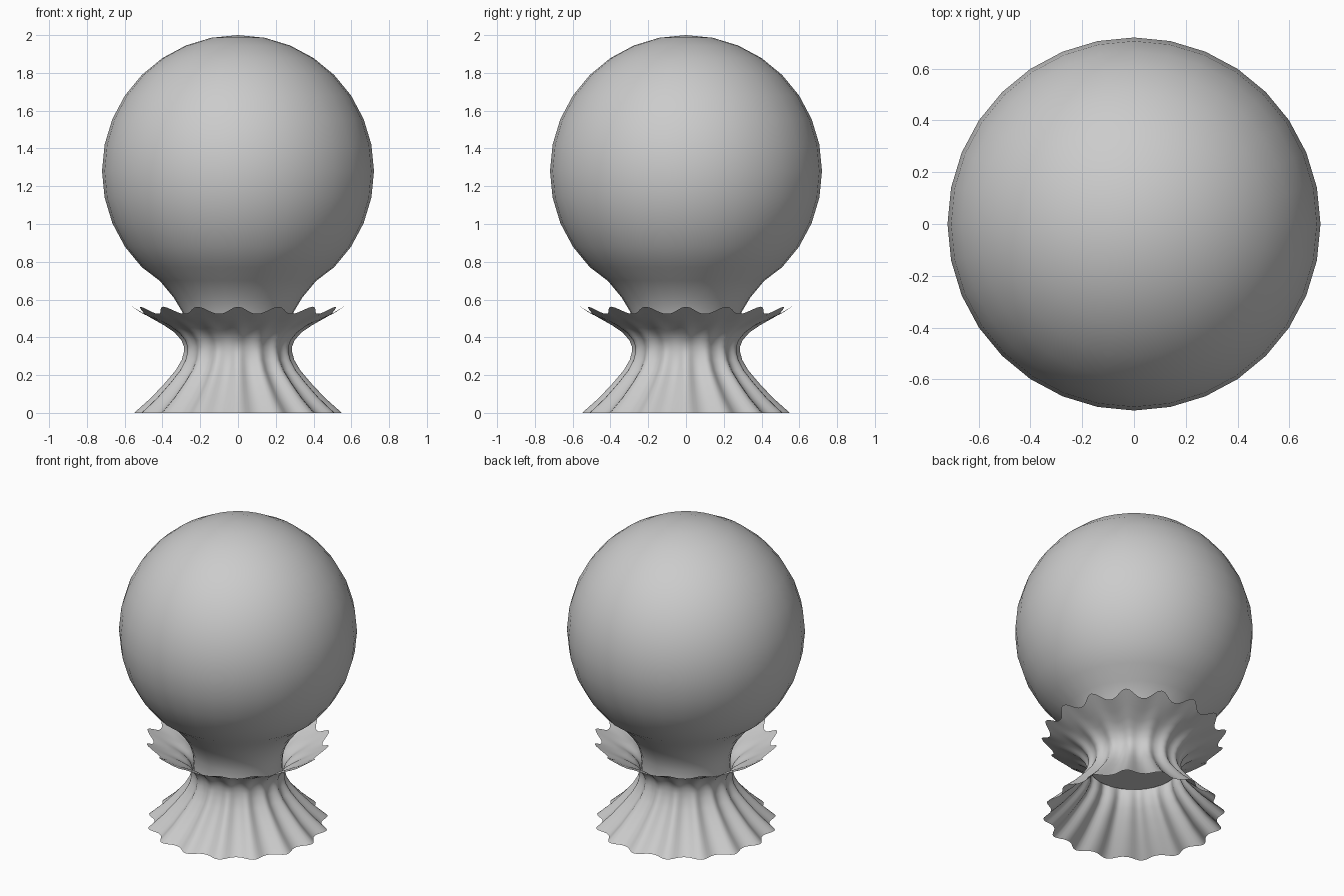
import bpy, bmesh, math

if "Cube" in bpy.data.objects:
    bpy.data.objects.remove(bpy.data.objects["Cube"])


def lathe(name, rings, segs, point, cap_first=False, cap_last=False):
    """Sweep rings around z; point(ring, angle) gives (radius, z)."""
    bm = bmesh.new()
    loops = []
    for ring in rings:
        loop = []
        for i in range(segs):
            a = 2 * math.pi * i / segs
            r, z = point(ring, a)
            loop.append(bm.verts.new((r * math.cos(a), r * math.sin(a), z)))
        loops.append(loop)
    for lo, hi in zip(loops, loops[1:]):
        for i in range(segs):
            j = (i + 1) % segs
            bm.faces.new((lo[i], lo[j], hi[j], hi[i]))
    if cap_first:
        bm.faces.new(loops[0][::-1])
    if cap_last:
        top = bm.verts.new((0, 0, cap_last))
        for i in range(segs):
            bm.faces.new((loops[-1][i], loops[-1][(i + 1) % segs], top))
    me = bpy.data.meshes.new(name)
    bm.to_mesh(me)
    bm.free()
    ob = bpy.data.objects.new(name, me)
    bpy.context.collection.objects.link(ob)
    bpy.ops.object.select_all(action='DESELECT')
    ob.select_set(True)
    bpy.context.view_layer.objects.active = ob
    bpy.ops.object.shade_smooth_by_angle(angle=math.radians(60))
    return ob


# Round bulb with a narrow neck running down into the waist
R, CZ = 0.72, 1.28
neck = [(0.272, 0.335), (0.268, 0.40), (0.275, 0.47), (0.295, 0.535),
        (0.34, 0.61), (0.415, 0.70)]
ball = [(R * math.cos(t), CZ + R * math.sin(t))
        for t in (math.radians(-45 + 11.25 * k) for k in range(12))]
lathe("bulb", neck + ball, 32, lambda p, a: p, cap_first=True, cap_last=CZ + R)

# Fluted collar: skirt below the waist, frill above it (radius, z, flute depth, lift)
collar = [(0.55, 0.0, 0.045, 0), (0.46, 0.08, 0.04, 0), (0.385, 0.16, 0.035, 0),
          (0.33, 0.225, 0.028, 0), (0.298, 0.28, 0.02, 0), (0.287, 0.32, 0.014, 0),
          (0.286, 0.35, 0.012, 0), (0.30, 0.385, 0.016, 0), (0.335, 0.425, 0.024, 0.004),
          (0.39, 0.463, 0.035, 0.01), (0.47, 0.508, 0.045, 0.022), (0.56, 0.562, 0.05, 0.037)]


def flute(p, a):
    r, z, depth, lift = p
    valley = 1 - ((1 + math.cos(16 * a)) / 2) ** 1.3
    return r - depth * valley, z - lift * valley


lathe("fluted_collar", collar, 160, flute)
